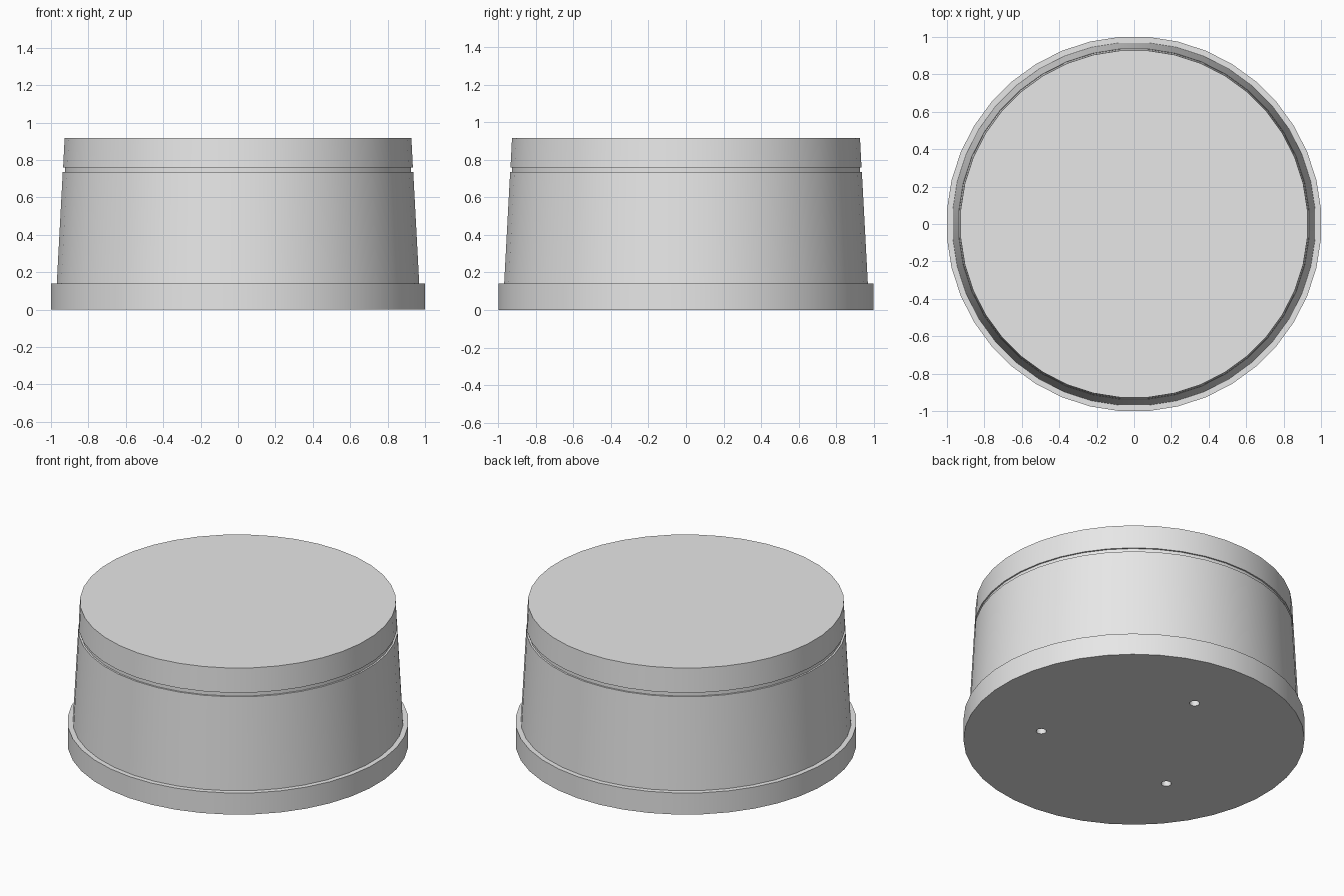
import bpy, bmesh, math

cube = bpy.data.objects.get("Cube")
if cube:
    bpy.data.objects.remove(cube, do_unlink=True)

SIDES = 40
GREY = (0.8, 0.8, 0.8, 1.0)

grey = bpy.data.materials.new("plain grey")
grey.use_nodes = True
grey.diffuse_color = GREY
grey.node_tree.nodes["Principled BSDF"].inputs["Base Color"].default_value = GREY


def lathe(name, profile, sides, centre=(0, 0)):
    """Closed solid made from a stack of (radius, height) rings."""
    bm = bmesh.new()
    rings = []
    for r, z in profile:
        ring = []
        for i in range(sides):
            a = 2 * math.pi * (i + 0.5) / sides
            ring.append(bm.verts.new((centre[0] + r * math.cos(a),
                                      centre[1] + r * math.sin(a), z)))
        rings.append(ring)
    for low, high in zip(rings, rings[1:]):
        for i in range(sides):
            j = (i + 1) % sides
            bm.faces.new((low[i], low[j], high[j], high[i]))
    bm.faces.new(rings[0][::-1])
    bm.faces.new(rings[-1])
    mesh = bpy.data.meshes.new(name)
    bm.to_mesh(mesh)
    bm.free()
    mesh.materials.append(grey)
    obj = bpy.data.objects.new(name, mesh)
    bpy.context.scene.collection.objects.link(obj)
    return obj


# Tapered drum: wide foot rim, sloping wall, thin lid groove, flat top
rim = 1 / math.cos(math.pi / SIDES)
drum = lathe("drum_body", [
    (rim, 0), (rim, 0.14),
    (0.972, 0.14), (0.940, 0.735),
    (0.929, 0.735), (0.929, 0.76),
    (0.938, 0.76), (0.930, 0.917),
], SIDES)

# Three small blind holes in the underside
bpy.context.view_layer.objects.active = drum
for k in range(3):
    a = math.radians(90 + 120 * k)
    cutter = lathe("hole_cutter", [(0.03, -0.05), (0.03, 0.1)], 16,
                   (0.554 * math.cos(a), 0.554 * math.sin(a)))
    cutter.hide_render = True
    mod = drum.modifiers.new("hole", 'BOOLEAN')
    mod.operation = 'DIFFERENCE'
    mod.solver = 'EXACT'
    mod.object = cutter
    bpy.ops.object.modifier_apply(modifier=mod.name)
    bpy.data.objects.remove(cutter, do_unlink=True)

# Smooth round walls with crisp rims
drum.data.shade_smooth()
drum.data.set_sharp_from_angle(angle=math.radians(30))
